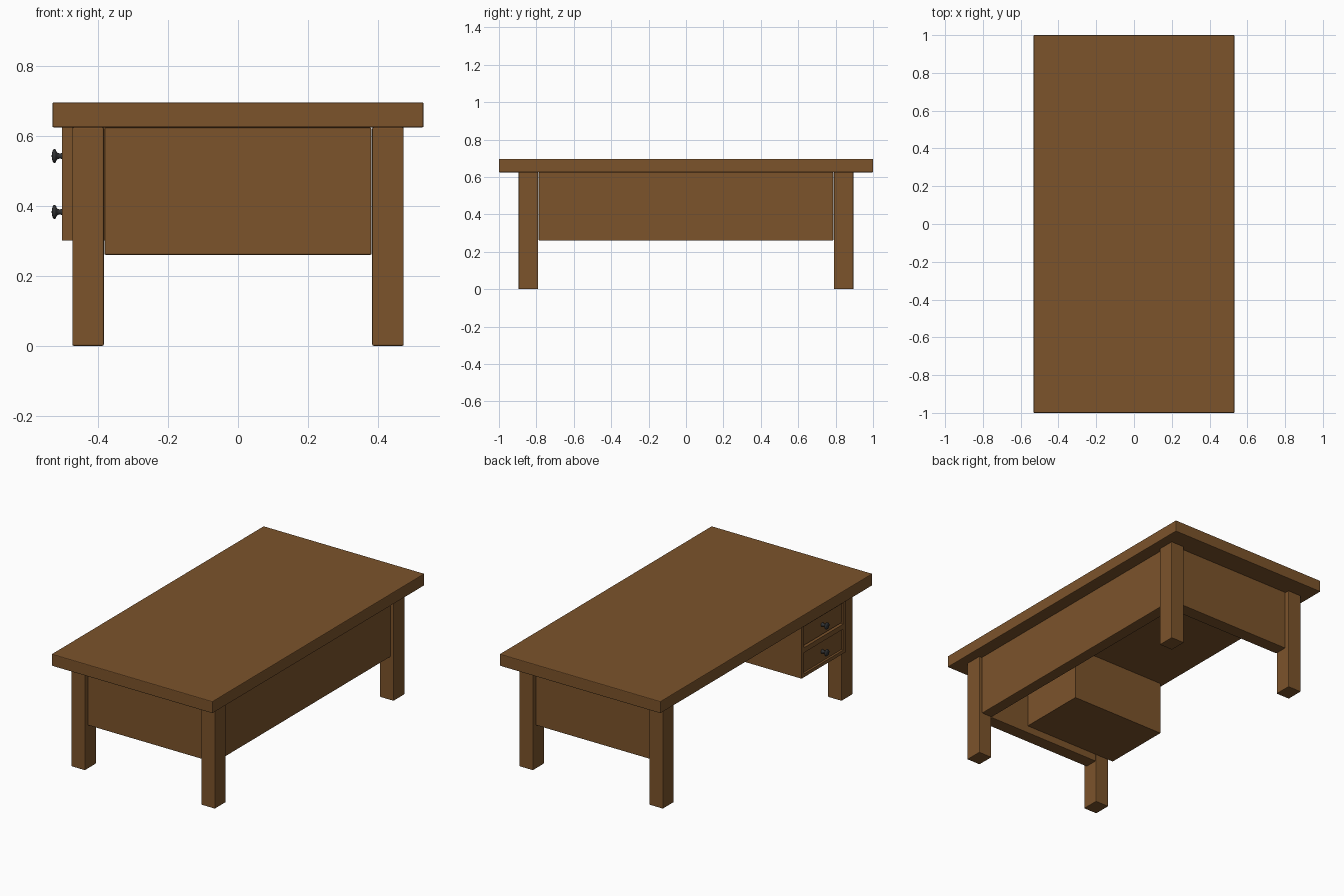
import bpy, bmesh, math
from mathutils import Matrix

if "Cube" in bpy.data.objects:
    bpy.data.objects.remove(bpy.data.objects["Cube"])


def material(name, color):
    m = bpy.data.materials.new(name)
    m.diffuse_color = (*color, 1)
    m.use_nodes = True
    m.node_tree.nodes["Principled BSDF"].inputs["Base Color"].default_value = m.diffuse_color
    return m


WOOD = material("brown_wood", (0.2, 0.087, 0.024))
METAL = material("dark_metal", (0.03, 0.032, 0.034))


def box(name, x, y, z, bevel=0.004):
    """Lightly bevelled box from (min, max) ranges."""
    bm = bmesh.new()
    bmesh.ops.create_cube(bm, size=1)
    for v in bm.verts:
        v.co = [r[0] if c < 0 else r[1] for c, r in zip(v.co, (x, y, z))]
    mesh = bpy.data.meshes.new(name)
    bm.to_mesh(mesh)
    bm.free()
    mesh.materials.append(WOOD)
    ob = bpy.data.objects.new(name, mesh)
    bpy.context.collection.objects.link(ob)
    if bevel:
        mod = ob.modifiers.new("bevel", "BEVEL")
        mod.width, mod.segments = bevel, 2
    return ob


def knob(name, x, y, z):
    """Lathed knob pointing to -x; profile is (distance out, radius)."""
    profile = [(0, 0.012), (0.008, 0.009), (0.016, 0.007), (0.024, 0.010),
               (0.027, 0.018), (0.031, 0.0205), (0.035, 0.018), (0.038, 0.010), (0.039, 0)]
    bm = bmesh.new()
    vs = [bm.verts.new((-d, r, 0)) for d, r in profile]
    edges = [bm.edges.new(p) for p in zip(vs, vs[1:])]
    bmesh.ops.spin(bm, geom=vs + edges, cent=(0, 0, 0), axis=(1, 0, 0),
                   angle=math.tau, steps=24)
    bmesh.ops.remove_doubles(bm, verts=bm.verts, dist=1e-5)
    bmesh.ops.recalc_face_normals(bm, faces=bm.faces)
    for f in bm.faces:
        f.smooth = True
    mesh = bpy.data.meshes.new(name)
    bm.to_mesh(mesh)
    bm.free()
    mesh.materials.append(METAL)
    ob = bpy.data.objects.new(name, mesh)
    ob.location = (x, y, z)
    bpy.context.collection.objects.link(ob)


# Desk top
box("desk_top", (-0.531, 0.531), (-1, 1), (0.625, 0.696))

# Legs
for sx, side in ((-1, "left"), (1, "right")):
    for sy, end in ((-1, "front"), (1, "back")):
        box(f"{end}_{side}_leg", sorted((sx * 0.384, sx * 0.474)),
            sorted((sy * 0.79, sy * 0.895)), (0, 0.625))

# Panels between the legs: two ends and one long side
for sy, end in ((-1, "front"), (1, "back")):
    box(f"{end}_end_panel", (-0.382, 0.382), sorted((sy * 0.79, sy * 0.87)), (0.26, 0.624))
box("long_side_panel", (0.385, 0.456), (-0.788, 0.788), (0.26, 0.624))

# Drawer cabinet with recessed fronts inset into its left face
Y0, Y1, Z0, Z1 = -0.787, -0.37, 0.302, 0.624
box("drawer_cabinet", (-0.485, 0.12), (Y0, Y1), (Z0, Z1), 0)
FRAME = (-0.504, -0.485)
box("cabinet_front_stile", FRAME, (Y0, Y0 + 0.025), (Z0, Z1), 0)
box("cabinet_back_stile", FRAME, (Y1 - 0.025, Y1), (Z0, Z1), 0)
for name, a, b in (("bottom", Z0, 0.322), ("middle", 0.448, 0.478), ("top", 0.604, Z1)):
    box(f"cabinet_{name}_rail", FRAME, (Y0 + 0.025, Y1 - 0.025), (a, b), 0)
for name, z in (("lower", 0.383), ("upper", 0.543)):
    box(f"{name}_drawer_front", (-0.494, -0.484), (Y0 + 0.026, Y1 - 0.026),
        (z - 0.06, z + 0.06), 0.003)
    knob(f"{name}_drawer_knob", -0.494, (Y0 + Y1) / 2, z)
